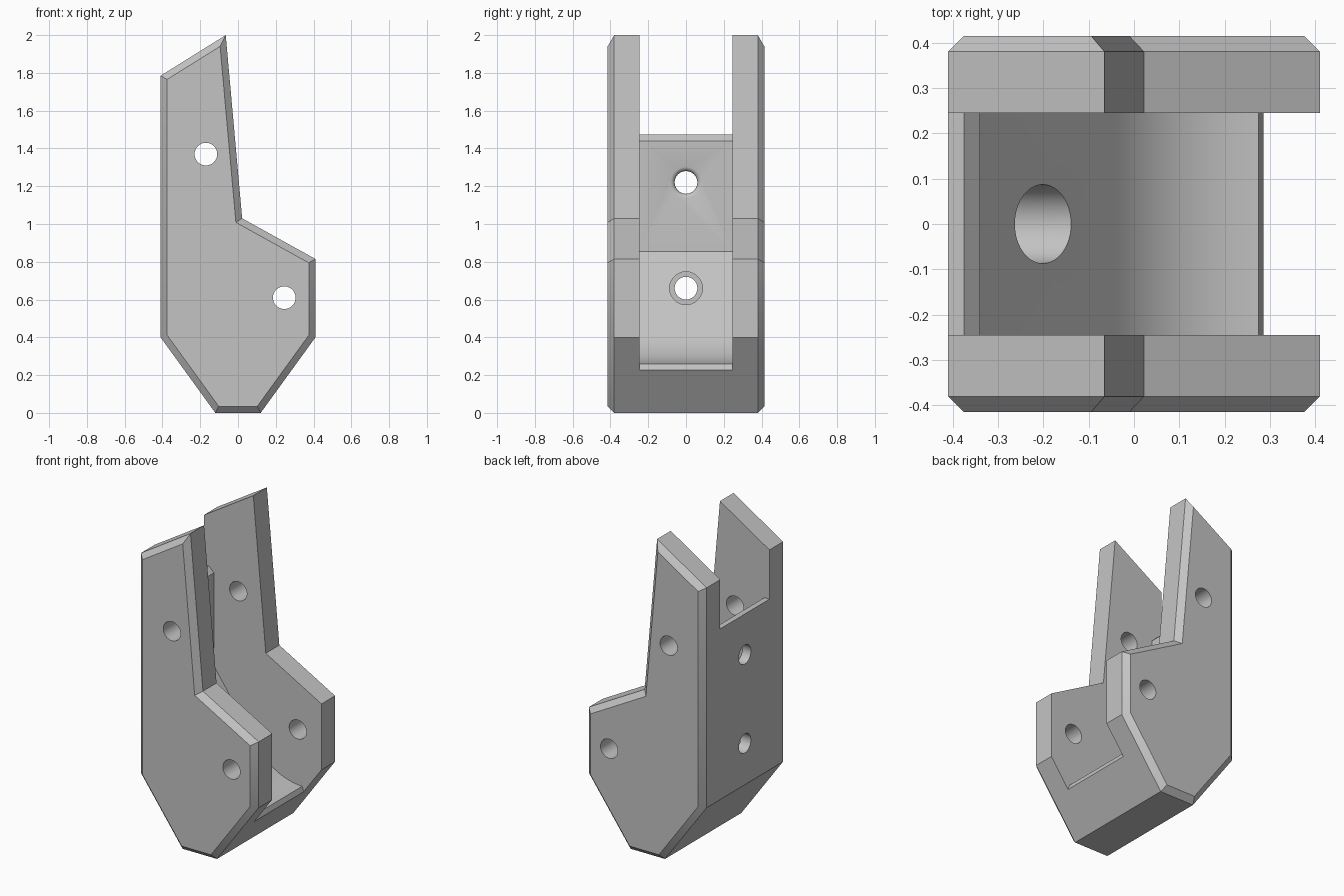
import bpy
import bmesh
from math import sin, cos, pi
from mathutils import Vector

if "Cube" in bpy.data.objects:
    bpy.data.objects.remove(bpy.data.objects["Cube"])

HALF_DEPTH = 0.415
CHAMFER = 0.035
HOLE = 0.06
WALL_X = -0.34


def make_object(name, bm):
    bmesh.ops.recalc_face_normals(bm, faces=bm.faces)
    mesh = bpy.data.meshes.new(name)
    bm.to_mesh(mesh)
    bm.free()
    obj = bpy.data.objects.new(name, mesh)
    bpy.context.collection.objects.link(obj)
    return obj


def prism(name, outline, half, chamfer=0):
    """Extrude an x-z outline along y, optionally chamfering both end rims."""
    bm = bmesh.new()
    front = bm.faces.new([bm.verts.new((x, -half, z)) for x, z in outline])
    out = bmesh.ops.extrude_face_region(bm, geom=[front], use_keep_orig=True)
    moved = [v for v in out["geom"] if isinstance(v, bmesh.types.BMVert)]
    bmesh.ops.translate(bm, verts=moved, vec=(0, 2 * half, 0))
    bmesh.ops.recalc_face_normals(bm, faces=bm.faces)
    if chamfer:
        rims = [e for e in bm.edges
                if abs(e.verts[0].co.y - e.verts[1].co.y) < 0.001]
        bmesh.ops.bevel(bm, geom=rims, offset=chamfer, offset_type='OFFSET',
                        segments=1, profile=0.5, affect='EDGES')
    return make_object(name, bm)


def drill(name, rings, x, z, along_y=False, sides=48):
    """Turned cutter: rings are (distance along axis, radius)."""
    bm = bmesh.new()
    loops = []
    for t, r in rings:
        loop = []
        for i in range(sides):
            a = 2 * pi * i / sides
            u, v = r * cos(a), r * sin(a)
            loop.append(bm.verts.new((x + u, t, z + v) if along_y
                                     else (x + t, u, z + v)))
        loops.append(loop)
    for a, b in zip(loops, loops[1:]):
        for i in range(sides):
            j = (i + 1) % sides
            bm.faces.new((a[i], a[j], b[j], b[i]))
    bm.faces.new(loops[0])
    bm.faces.new(loops[-1])
    return make_object(name, bm)


# Bracket body with chamfered front and back rims
body = prism("bracket_body", [
    (-0.41, 0.40), (-0.12, 0), (0.12, 0), (0.41, 0.40),
    (0.41, 0.815), (0.022, 1.03), (-0.065, 2.0), (-0.41, 1.785)],
    HALF_DEPTH, CHAMFER)

# Channel between the arms: back wall, ramp, curved floor and lip
start, bend, end = Vector((-0.04, 0.435)), Vector((0.078, 0.27)), Vector((0.275, 0.26))
floor = []
for i in range(17):
    t = i / 16
    floor.append(tuple(start * (1 - t) ** 2 + bend * 2 * t * (1 - t) + end * t * t))
channel = prism("channel_cutter", [
    (-0.6, 1.475), (WALL_X - CHAMFER, 1.475), (WALL_X, 1.44), (WALL_X, 0.855),
    *floor, (0.29, 0.215), (0.6, 0.215), (0.6, 2.3), (-0.6, 2.3)], 0.245)

# Pin holes through both arms
through = [(-1, HOLE), (1, HOLE)]
upper_pin = drill("upper_pin_cutter", through, -0.17, 1.37, along_y=True)
lower_pin = drill("lower_pin_cutter", through, 0.245, 0.61, along_y=True)

# Rounded-mouth hole and counterbored hole through the back wall
R = 0.025
flare = [(WALL_X - R + R * sin(a), HOLE + R - R * cos(a))
         for a in [pi / 2 * i / 6 for i in range(6)]]
rim = HOLE + R
rounded = drill("rounded_hole_cutter",
                [(-0.6, HOLE), *flare, (WALL_X + 0.001, rim), (-0.25, rim)], 0, 1.22)
bored = drill("counterbore_cutter",
              [(-0.6, HOLE), (WALL_X, HOLE), (WALL_X, 0.087), (0, 0.087)], 0, 0.66)

# Cut everything out of the body
bpy.ops.object.select_all(action='DESELECT')
bpy.context.view_layer.objects.active = body
body.select_set(True)
for cutter in (channel, upper_pin, lower_pin, rounded, bored):
    cutter.hide_render = True
    mod = body.modifiers.new(cutter.name, 'BOOLEAN')
    mod.operation = 'DIFFERENCE'
    mod.solver = 'EXACT'
    mod.object = cutter
    bpy.ops.object.modifier_apply(modifier=mod.name)
    bpy.data.objects.remove(cutter)

# Single plain grey finish
grey = bpy.data.materials.new("plain_grey")
grey.use_nodes = True
colour = (0.55, 0.55, 0.55, 1)
grey.diffuse_color = colour
grey.node_tree.nodes["Principled BSDF"].inputs["Base Color"].default_value = colour
body.data.materials.clear()
body.data.materials.append(grey)
for poly in body.data.polygons:
    poly.material_index = 0
bpy.ops.object.shade_smooth_by_angle(angle=pi / 6)
